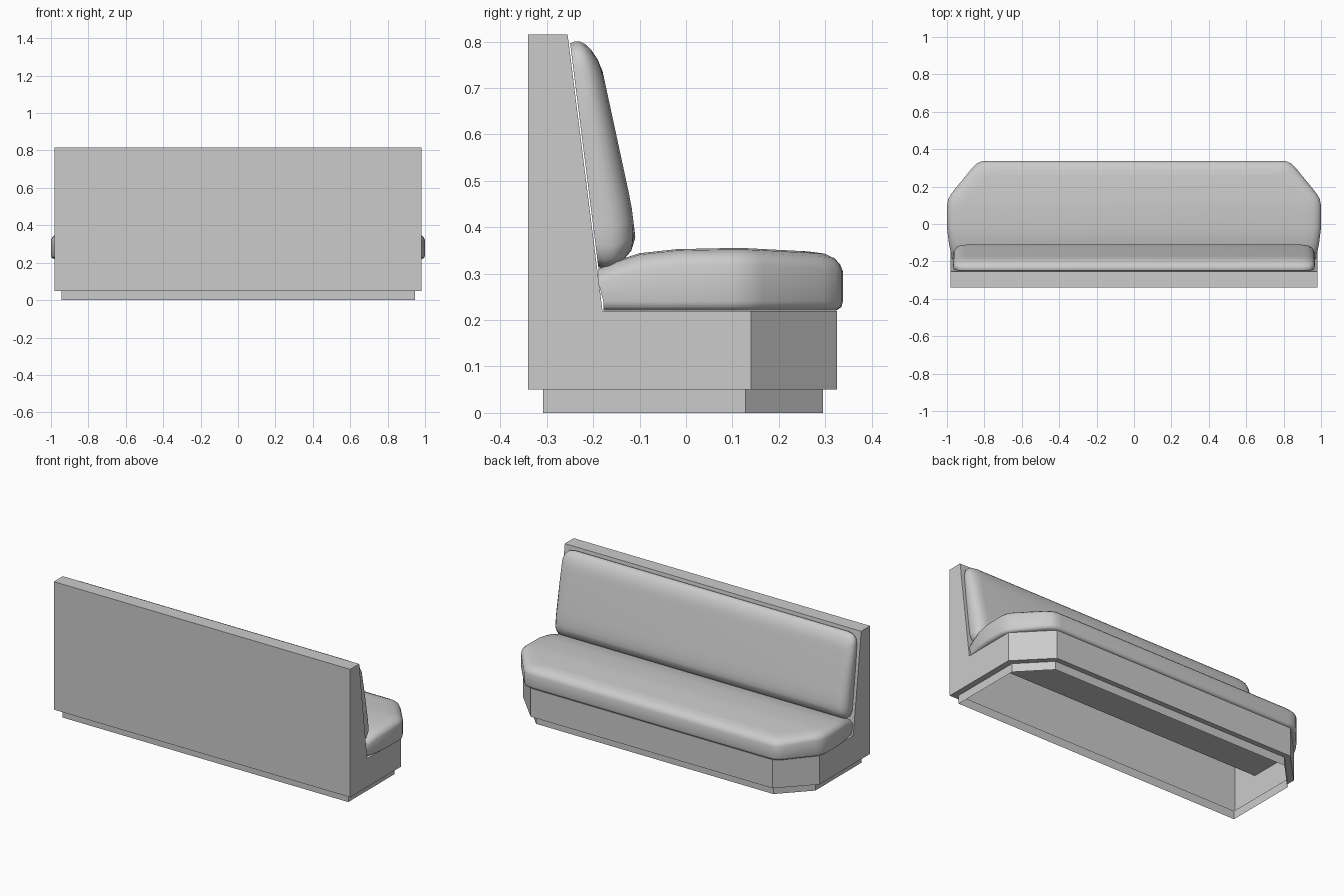
import bpy, bmesh
from mathutils import Vector

if "Cube" in bpy.data.objects:
    bpy.data.objects.remove(bpy.data.objects["Cube"])


def make_object(name, verts, faces, smooth=False):
    bm = bmesh.new()
    bv = [bm.verts.new(v) for v in verts]
    for f in faces:
        bm.faces.new([bv[i] for i in f])
    bmesh.ops.recalc_face_normals(bm, faces=bm.faces)
    me = bpy.data.meshes.new(name)
    bm.to_mesh(me)
    bm.free()
    ob = bpy.data.objects.new(name, me)
    bpy.context.collection.objects.link(ob)
    if smooth:
        bpy.ops.object.select_all(action='DESELECT')
        ob.select_set(True)
        bpy.context.view_layer.objects.active = ob
        bpy.ops.object.shade_smooth_by_angle(angle=0.8)
    return ob


def lerp(table, t):
    if t <= table[0][0]:
        return table[0][1]
    for (a, u), (b, v) in zip(table, table[1:]):
        if t <= b:
            return u + (v - u) * (t - a) / (b - a)
    return table[-1][1]


def mirrored(right):
    return right + [(-p[0], *p[1:]) for p in reversed(right)]


def cushion(name, rings):
    """Stack of right-half outlines, mirrored in x and capped with cross strips."""
    n = 2 * len(rings[0])
    verts = [p for r in rings for p in mirrored(r)]
    faces = []
    for k in range(len(rings) - 1):
        for i in range(n):
            j = (i + 1) % n
            faces.append((k*n + i, k*n + j, (k+1)*n + j, (k+1)*n + i))
    for base in (0, (len(rings) - 1) * n):
        for i in range(n // 2 - 1):
            faces.append((base + i, base + i + 1, base + n - 2 - i, base + n - 1 - i))
    return make_object(name, verts, faces, True)


# Bench frame: hollow shell, open underneath
X = 0.98
plan = [(X, 0.14), (0.80, 0.325)]
half = [(X, -0.34, 0.05), (X, -0.34, 0.815), (X, -0.255, 0.815), (X, -0.18, 0.22)]
half += [(x, y, 0.22) for x, y in plan] + [(x, y, 0.05) for x, y in plan]
m = 8
frame_faces = [(0, 1, 2, 3, 4, 6), tuple(i + m for i in (0, 1, 2, 3, 4, 6)),
               (4, 5, 7, 6), (12, 13, 15, 14), (5, 13, 15, 7),
               (0, 1, 9, 8), (1, 2, 10, 9), (2, 3, 11, 10),
               (3, 4, 5, 13, 12, 11)]
make_object("bench_frame", half + [(-x, y, z) for x, y, z in half], frame_faces)

# Recessed plinth with the ledge joining it to the frame
inner = mirrored([(0.945, -0.308), (0.945, 0.128), (0.785, 0.295)])
outer = mirrored([(X, -0.34)] + plan)
pv = [(x, y, 0) for x, y in inner] + [(x, y, 0.05) for x, y in inner] + [(x, y, 0.05) for x, y in outer]
make_object("plinth", pv, [(k*6 + i, k*6 + (i+1) % 6, k*6 + 6 + (i+1) % 6, k*6 + 6 + i)
                           for k in range(2) for i in range(6)])

# Seat cushion: inset outlines rising to a crowned top
crown = [(-0.19, 0.312), (-0.15, 0.328), (-0.10, 0.344), (0, 0.355), (0.13, 0.355), (0.30, 0.346), (0.34, 0.34)]
# x, y, share of inset applied in y
seat_outline = [(0.972, -0.188, 0), (0.98, -0.15, 0), (0.99, -0.10, 0), (1.0, -0.02, 0), (1.0, 0.10, 0.2),
                (0.993, 0.135, 0.3), (0.975, 0.165, 0.45), (0.868, 0.296, 0.6), (0.84, 0.324, 0.8),
                (0.815, 0.335, 0.9), (0.78, 0.338, 1)]
seat_rings = []
for inset, z, drop in [(0.014, 0.221, None), (0.003, 0.228, None), (0, 0.24, None), (0, None, 0.035),
                       (0.006, None, 0.021), (0.018, None, 0.010), (0.04, None, 0.003), (0.08, None, 0)]:
    ring = []
    for x, y, s in seat_outline:
        yy = y - inset * s
        if z is not None and y < -0.1:
            yy += 0.01
        ring.append((x - inset, yy, z if z is not None else lerp(crown, yy) - drop))
    seat_rings.append(ring)
cushion("seat_cushion", seat_rings)

# Backrest cushion: puffed outwards from the sloping panel
thick = [(0.32, 0.062), (0.345, 0.078), (0.38, 0.088), (0.45, 0.088), (0.74, 0.062), (0.80, 0.05)]
back_outline = [(0.91, 0.311), (0.94, 0.316), (0.96, 0.332), (0.968, 0.36), (0.968, 0.40), (0.968, 0.45),
                (0.968, 0.62), (0.966, 0.745), (0.957, 0.775), (0.935, 0.794), (0.90, 0.80)]
back_rings = []
for inset, frac in [(0.004, 0), (0, 0.2), (0, 0.45), (0.006, 0.65), (0.018, 0.82), (0.038, 0.95), (0.065, 1)]:
    ring = []
    for x, z in back_outline:
        zz = 0.555 + (z - 0.555) * (1 - inset / 0.245)
        panel_y = -0.18 - (zz - 0.22) * 0.075 / 0.595
        ring.append((x - inset, panel_y + 0.003 + lerp(thick, zz) * frac, zz))
    back_rings.append(ring)
cushion("backrest_cushion", back_rings)
